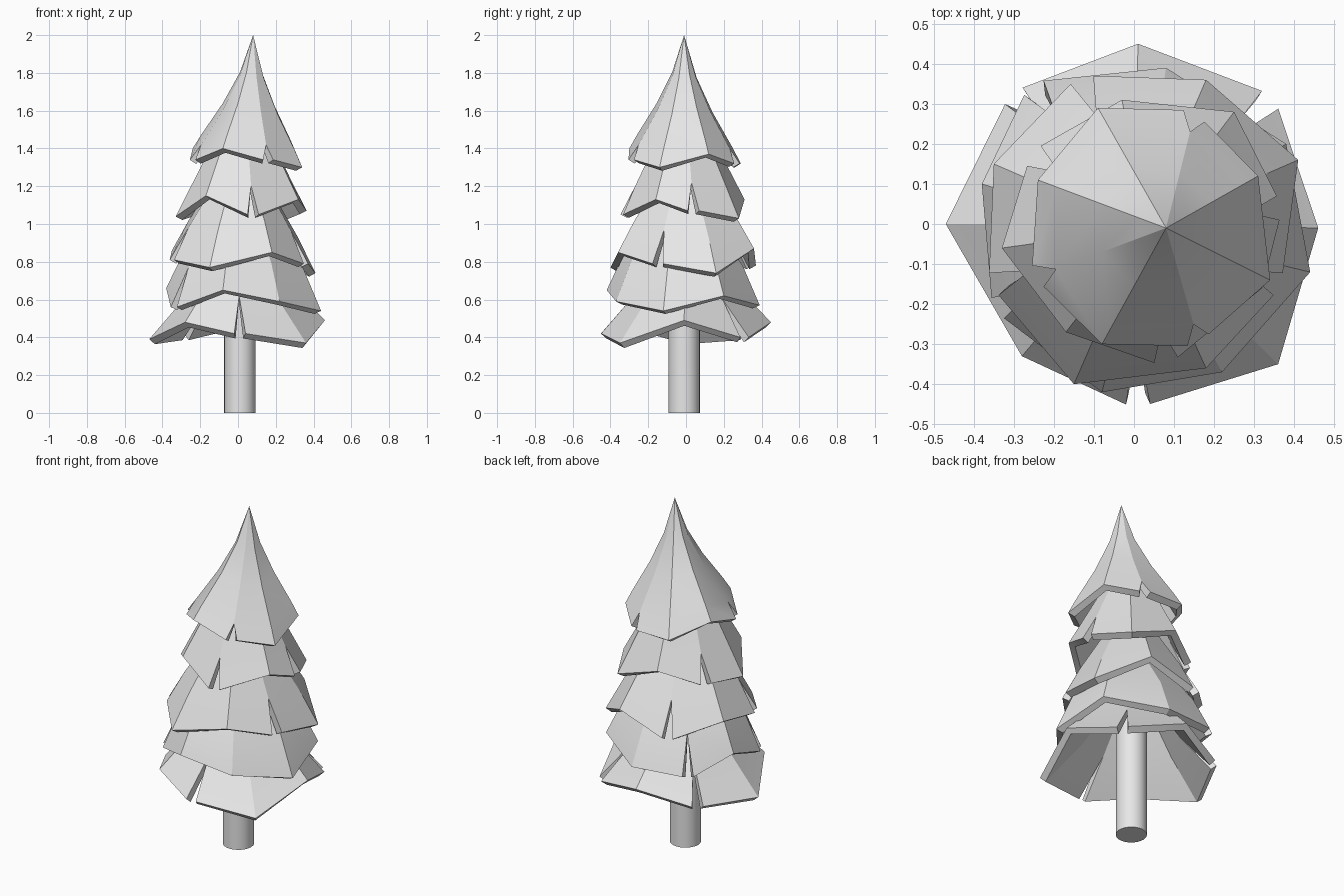
import bpy
import bmesh
import math
from mathutils import Vector

cube = bpy.data.objects.get("Cube")
if cube:
    bpy.data.objects.remove(cube, do_unlink=True)

# One plain colour for the whole tree
grey = bpy.data.materials.new("plain_grey")
grey.use_nodes = True
grey.diffuse_color = (0.8, 0.8, 0.8, 1)
grey.node_tree.nodes["Principled BSDF"].inputs["Base Color"].default_value = grey.diffuse_color


def finish(obj):
    """Assign the material and smooth everything but the sharp creases."""
    obj.data.materials.clear()
    obj.data.materials.append(grey)
    bpy.ops.object.select_all(action="DESELECT")
    obj.select_set(True)
    bpy.context.view_layer.objects.active = obj
    for modifier in list(obj.modifiers):
        bpy.ops.object.modifier_apply(modifier=modifier.name)
    bpy.ops.object.shade_smooth_by_angle(angle=math.radians(20))


def branch_tier(name, apex, profile, splits, corners):
    """Pleated skirt of foliage: rings run from the apex to the rim corners.

    profile holds (drop, spread) fractions of the rings above the rim;
    splits lists the corners where the rim is torn open.
    """
    apex = Vector(apex)
    corners = [Vector(c) for c in corners]
    count = len(corners)
    bm = bmesh.new()
    tip = bm.verts.new(apex)

    rings = []
    for drop, spread in profile:
        ring = []
        for c in corners:
            arm = c - apex
            ring.append(bm.verts.new(apex + Vector((arm.x * spread, arm.y * spread, arm.z * drop))))
        rings.append(ring)

    # Rim: torn corners get one vertex on each side of the slit
    rim_end, rim_start = [], []
    for i, c in enumerate(corners):
        if i in splits:
            tangent = Vector((-c.y, c.x, 0)).normalized() * 0.03
            rim_end.append(bm.verts.new(c - tangent))
            rim_start.append(bm.verts.new(c + tangent))
        else:
            vert = bm.verts.new(c)
            rim_end.append(vert)
            rim_start.append(vert)

    for i in range(count):
        j = (i + 1) % count
        bm.faces.new((tip, rings[0][i], rings[0][j]))
        for upper, lower in zip(rings, rings[1:]):
            bm.faces.new((upper[i], lower[i], lower[j], upper[j]))
        bm.faces.new((rings[-1][i], rim_start[i], rim_end[j], rings[-1][j]))

    mesh = bpy.data.meshes.new(name)
    bm.to_mesh(mesh)
    bm.free()
    obj = bpy.data.objects.new(name, mesh)
    bpy.context.collection.objects.link(obj)
    shell = obj.modifiers.new("shell", "SOLIDIFY")
    shell.thickness = 0.04
    shell.offset = -1
    finish(obj)


# Trunk
bpy.ops.mesh.primitive_cylinder_add(vertices=24, radius=0.083, depth=0.9, location=(0.01, -0.01, 0.45))
trunk = bpy.context.object
trunk.name = "trunk"
finish(trunk)

# Foliage, from the bottom up
branch_tier("bottom_branches", (0, 0, 1), [(0.66, 0.62)], (1, 3, 6), [
    (0.46, -0.01, 0.49), (0.34, 0.31, 0.4), (0.01, 0.45, 0.48), (-0.3, 0.32, 0.41),
    (-0.47, 0, 0.39), (-0.28, -0.33, 0.48), (0.01, -0.45, 0.42), (0.36, -0.35, 0.37)])

branch_tier("lower_branches", (0.02, -0.02, 1.25), [(0.69, 0.78)], (2, 4), [
    (0.38, 0.2, 0.62), (0.08, 0.39, 0.57), (-0.25, 0.34, 0.58), (-0.38, 0.1, 0.66),
    (-0.34, -0.21, 0.56), (-0.08, -0.42, 0.65), (0.22, -0.37, 0.59), (0.44, -0.12, 0.54)])

branch_tier("middle_branches", (0.02, -0.01, 1.45), [(0.73, 0.76)], (2, 4, 7), [
    (0.41, 0.16, 0.74), (0.18, 0.36, 0.87), (-0.13, 0.36, 0.78), (-0.35, 0.15, 0.86),
    (-0.35, -0.15, 0.81), (-0.15, -0.4, 0.77), (0.18, -0.36, 0.85), (0.36, -0.15, 0.79)])

branch_tier("upper_branches", (0.03, -0.01, 1.75), [(0.78, 0.78)], (0, 3, 6), [
    (0.36, 0.04, 1.07), (0.25, 0.28, 1.03), (-0.03, 0.31, 1.13), (-0.25, 0.17, 1.06),
    (-0.33, -0.06, 1.04), (-0.17, -0.27, 1.15), (0.08, -0.34, 1.05), (0.32, -0.16, 1.13)])

branch_tier("crown", (0.08, -0.01, 2), [(0.33, 0.22), (0.6, 0.5), (0.88, 0.86)], (1, 4, 6), [
    (0.31, 0.12, 1.37), (0.15, 0.27, 1.32), (-0.09, 0.29, 1.32), (-0.24, 0.11, 1.4),
    (-0.24, -0.13, 1.34), (-0.08, -0.3, 1.4), (0.16, -0.29, 1.34), (0.34, -0.14, 1.3)])
